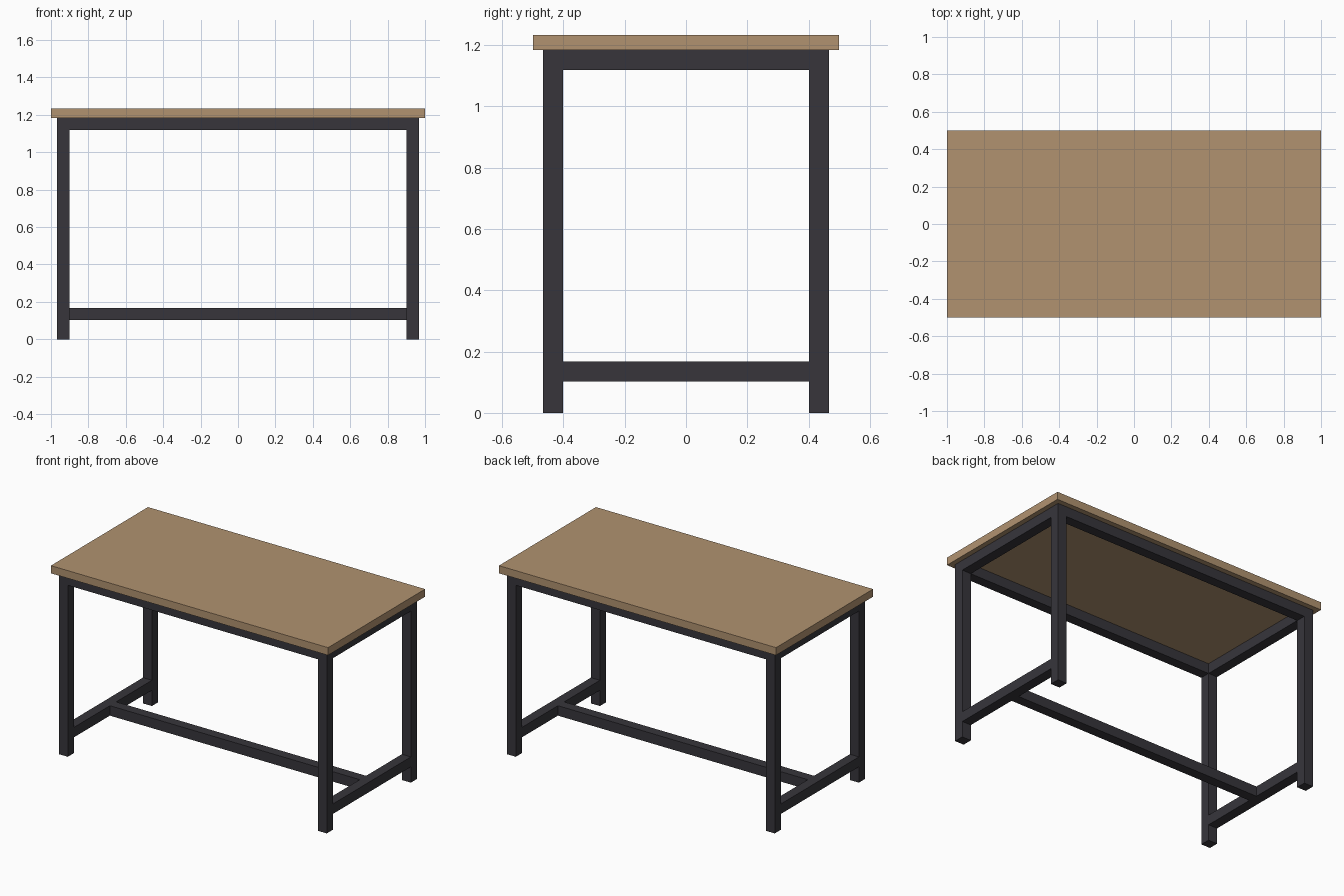
import bpy

if "Cube" in bpy.data.objects:
    bpy.data.objects.remove(bpy.data.objects["Cube"])


def material(name, rgb):
    m = bpy.data.materials.new(name)
    m.diffuse_color = (*rgb, 1.0)
    m.use_nodes = True
    m.node_tree.nodes["Principled BSDF"].inputs["Base Color"].default_value = m.diffuse_color
    return m


wood = material("warm wood", (0.44, 0.29, 0.163))
metal = material("dark metal", (0.038, 0.036, 0.044))


def box(name, x, y, z, mat):
    """Box spanning the (min, max) ranges x, y, z."""
    bpy.ops.mesh.primitive_cube_add(size=1, location=[sum(r) / 2 for r in (x, y, z)])
    ob = bpy.context.object
    ob.name = name
    ob.scale = [r[1] - r[0] for r in (x, y, z)]
    bpy.ops.object.transform_apply(location=False, rotation=False, scale=True)
    ob.data.materials.append(mat)
    return ob


def side(s, lo, hi):
    return (lo, hi) if s > 0 else (-hi, -lo)


XO, YO, T = 0.967, 0.466, 0.065      # frame outer half sizes, tube width
XI, YI = XO - T, YO - T
APRON = (1.119, 1.184)
RAIL = (0.103, 0.168)

# Table top
box("table_top", (-1, 1), (-0.5, 0.5), (1.184, 1.234), wood)

for sx, xn in ((-1, "left"), (1, "right")):
    # Legs
    for sy, yn in ((-1, "front"), (1, "back")):
        box(f"{yn}_{xn}_leg", side(sx, XI, XO), side(sy, YI, YO), (0, APRON[0]), metal)
    # End aprons and low end rails
    box(f"{xn}_apron", side(sx, XI, XO), (-YI, YI), APRON, metal)
    box(f"{xn}_low_rail", side(sx, XI, XO), (-YI, YI), RAIL, metal)

# Long aprons resting on the legs
for sy, yn in ((-1, "front"), (1, "back")):
    box(f"{yn}_apron", (-XO, XO), side(sy, YI, YO), APRON, metal)

# Central stretcher between the end rails
box("stretcher", (-XI, XI), (-T / 2, T / 2), RAIL, metal)
